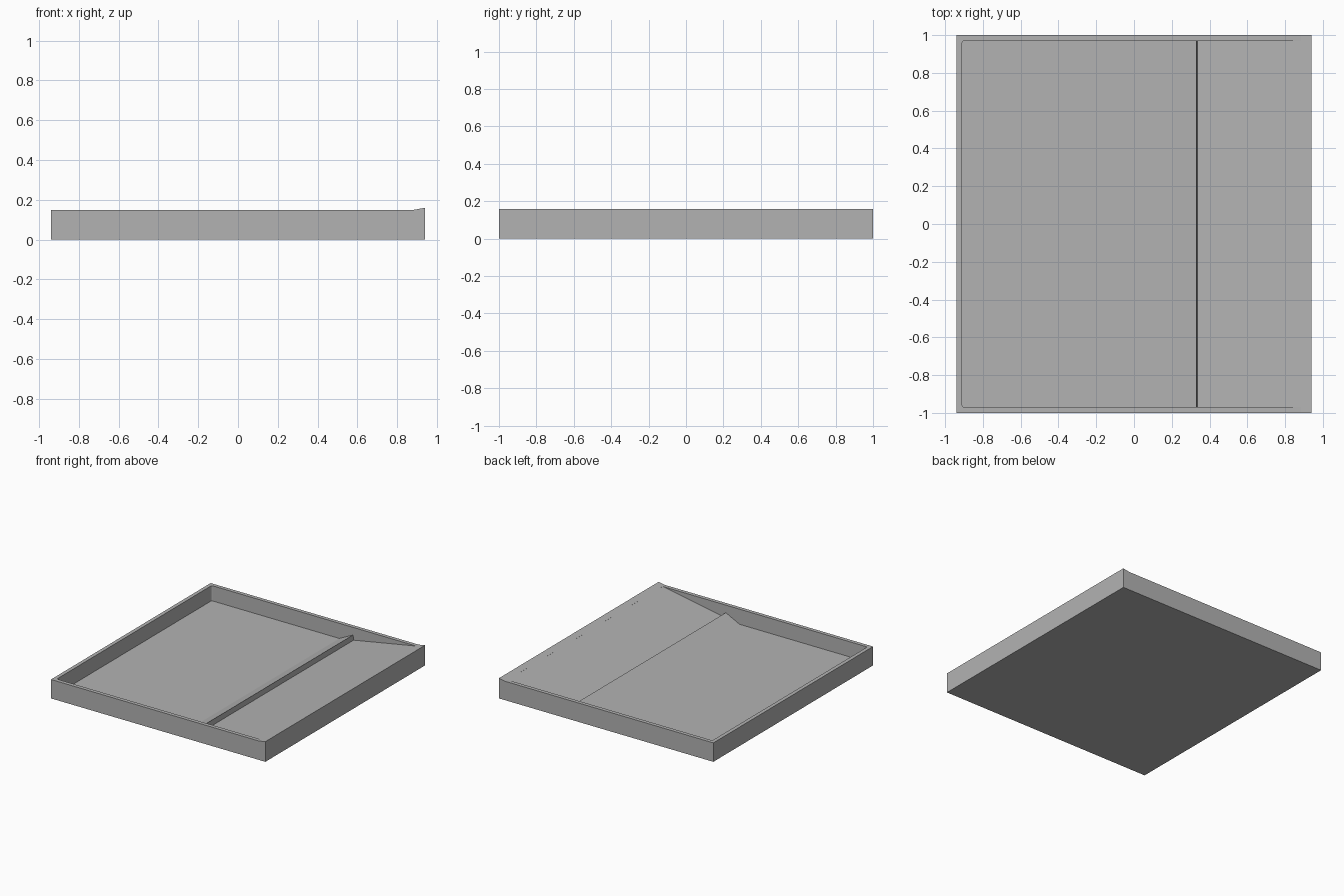
import bpy, bmesh

if "Cube" in bpy.data.objects:
    bpy.data.objects.remove(bpy.data.objects["Cube"])

# Single plain grey colour
grey = bpy.data.materials.new("grey")
grey.diffuse_color = (0.45, 0.45, 0.45, 1)
grey.use_nodes = True
grey.node_tree.nodes["Principled BSDF"].inputs["Base Color"].default_value = grey.diffuse_color


def extrude_profile(name, profile, half_depth, bevel_x=None):
    """Extrude an (x, z) profile symmetrically along y; optionally round upright edges at bevel_x."""
    bm = bmesh.new()
    face = bm.faces.new([bm.verts.new((x, -half_depth, z)) for x, z in profile])
    ext = bmesh.ops.extrude_face_region(bm, geom=[face])
    moved = [v for v in ext["geom"] if isinstance(v, bmesh.types.BMVert)]
    bmesh.ops.translate(bm, verts=moved, vec=(0, 2 * half_depth, 0))
    if bevel_x is not None:
        upright = [e for e in bm.edges
                   if all(abs(v.co.x - bevel_x) < 1e-4 for v in e.verts)
                   and abs(e.verts[0].co.y - e.verts[1].co.y) < 1e-4]
        bmesh.ops.bevel(bm, geom=upright, offset=0.012, segments=3,
                        profile=0.5, affect='EDGES')
    bmesh.ops.recalc_face_normals(bm, faces=bm.faces)
    mesh = bpy.data.meshes.new(name)
    bm.to_mesh(mesh)
    bm.free()
    mesh.materials.append(grey)
    obj = bpy.data.objects.new(name, mesh)
    bpy.context.collection.objects.link(obj)
    return obj


# Tray block, with the top edge lifting slightly at the ramp end
tray = extrude_profile("tray", [(-0.94, 0), (0.94, 0), (0.94, 0.16),
                                (0.885, 0.15), (-0.94, 0.15)], 1.0)

# Hollow: flat floor, slope up to a sharp ridge, steep drop, long exit ramp
hollow = extrude_profile("hollow_cutter", [(-0.91, 0.03), (0.21, 0.03), (0.33, 0.09),
                                           (0.335, 0.05), (0.884, 0.1498),
                                           (0.884, 0.3), (-0.91, 0.3)], 0.97, bevel_x=-0.91)

# Cut the hollow out of the block, then drop the cutter
cut = tray.modifiers.new("hollow", 'BOOLEAN')
cut.operation = 'DIFFERENCE'
cut.solver = 'EXACT'
cut.object = hollow
hollow.hide_render = True
bpy.context.view_layer.objects.active = tray
tray.select_set(True)
bpy.ops.object.modifier_apply(modifier=cut.name)
bpy.data.objects.remove(hollow)
